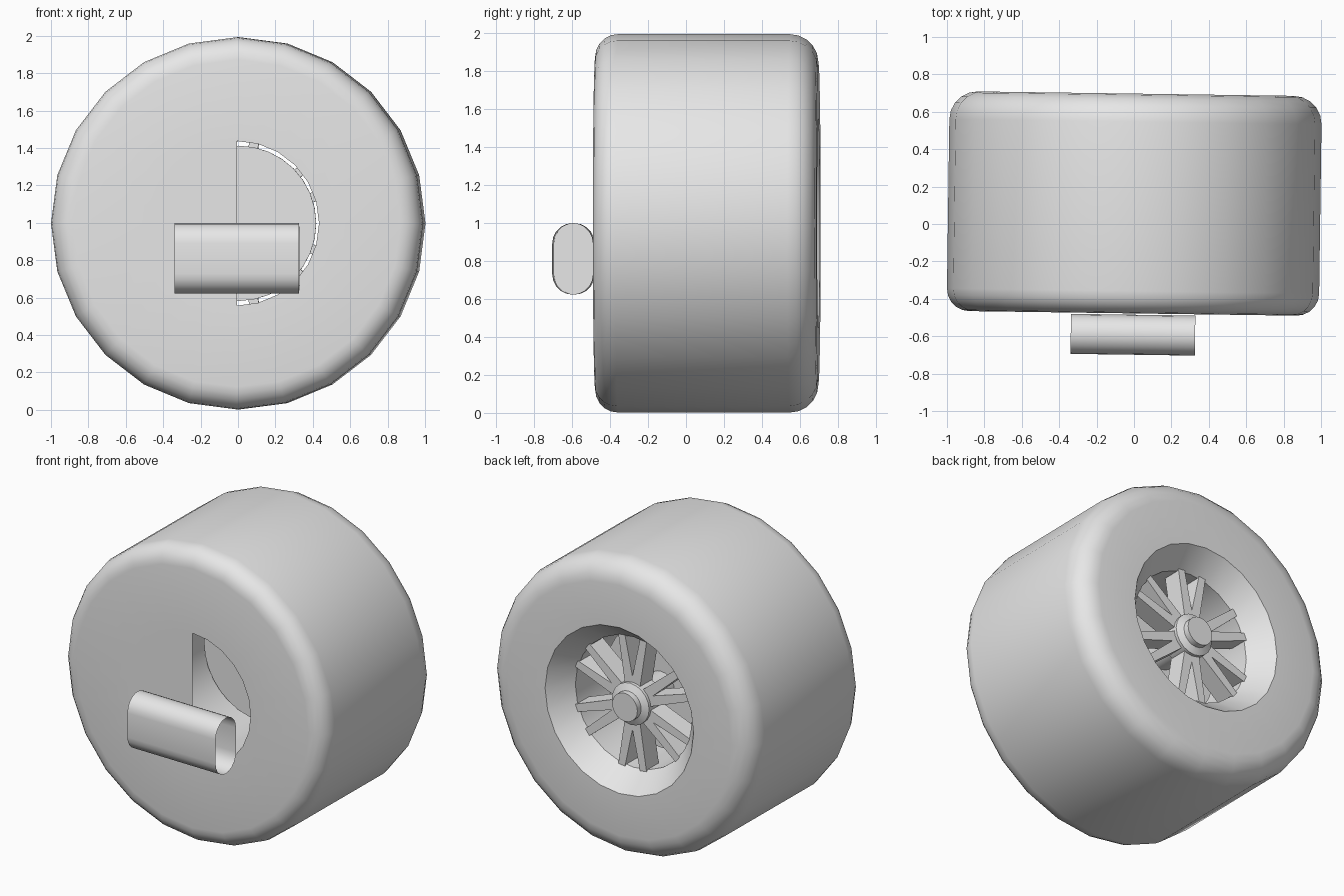
import bpy, bmesh
from math import sin, cos, pi, radians
from mathutils import Matrix

cube = bpy.data.objects.get("Cube")
if cube:
    bpy.data.objects.remove(cube)

grey = bpy.data.materials.new("light_grey")
grey.use_nodes = True
grey.diffuse_color = (0.8, 0.8, 0.8, 1)
grey.node_tree.nodes["Principled BSDF"].inputs["Base Color"].default_value = (0.8, 0.8, 0.8, 1)

CENTRE_Z = 0.997
TILT = Matrix.Rotation(radians(-0.8), 4, 'Z')    # whole wheel toes in slightly
FRONT, BACK = -0.478, 0.697


def finish(name, bm, recalc=True):
    """Turn a bmesh built around the axle into a placed, shaded object."""
    if recalc:
        bmesh.ops.recalc_face_normals(bm, faces=bm.faces)
    bm.transform(TILT @ Matrix.Translation((0, 0, CENTRE_Z)))
    mesh = bpy.data.meshes.new(name)
    bm.to_mesh(mesh)
    bm.free()
    mesh.materials.append(grey)
    obj = bpy.data.objects.new(name, mesh)
    bpy.context.collection.objects.link(obj)
    bpy.ops.object.select_all(action='DESELECT')
    obj.select_set(True)
    bpy.context.view_layer.objects.active = obj
    bpy.ops.object.shade_smooth_by_angle(angle=radians(32))
    return obj


def lathe(name, profile, sides, closed=False):
    """Revolve (radius, y) points about the axle; closed profiles make rings."""
    bm = bmesh.new()
    rings = []
    for r, y in profile:
        rings.append([bm.verts.new((r * cos(2 * pi * i / sides), y, r * sin(2 * pi * i / sides)))
                      for i in range(sides)])
    pairs = list(zip(rings, rings[1:]))
    if closed:
        pairs.append((rings[-1], rings[0]))
    else:
        bm.faces.new(rings[0])
        bm.faces.new(rings[-1])
    for a, b in pairs:
        for i in range(sides):
            j = (i + 1) % sides
            bm.faces.new((a[i], a[j], b[j], b[i]))
    return finish(name, bm)


def arc(r, y, radius, start, end, steps=5):
    """Points of a rounded corner in (radius, y)."""
    angles = [radians(start + (end - start) * i / steps) for i in range(steps + 1)]
    return [(r + radius * cos(a), y + radius * sin(a)) for a in angles]


# Tyre with rounded shoulders, dished back opening and a straight barrel
shoulder_f, shoulder_b = 0.12, 0.15
tyre = [(0.44, FRONT)]
tyre += arc(0.995 - shoulder_f, FRONT + shoulder_f, shoulder_f, -90, 0)
tyre += arc(0.995 - shoulder_b, BACK - shoulder_b, shoulder_b, 0, 90)
tyre += [(0.56, BACK), (0.44, BACK - 0.15)]
lathe("tyre", tyre, 24, closed=True)

# Half cover closing one side of the front opening
bm = bmesh.new()
bm.faces.new([bm.verts.new((0.44 * cos(a), FRONT, 0.44 * sin(a)))
              for a in (pi / 2 + pi * i / 12 for i in range(13))])
bm.normal_update()
if bm.faces[:][0].normal.y > 0:
    bmesh.ops.reverse_faces(bm, faces=bm.faces[:])
finish("front_half_cover", bm, recalc=False)

# Brake disc behind the spokes
lathe("brake_disc", [(0.415, 0.22), (0.415, 0.26)], 32)

# Stepped hub
lathe("hub", [(0.1, 0.25), (0.1, 0.44), (0.14, 0.44), (0.14, 0.58), (0.095, 0.6), (0.095, 0.64)], 20)

# Six pairs of tapered spokes
bm = bmesh.new()
for pair in range(6):
    for side in (-1, 1):
        turn = Matrix.Rotation(radians(30 + 60 * pair + 10.5 * side), 4, 'Y')
        box = bmesh.ops.create_cube(bm, size=1)["verts"]
        for v in box:
            outer = v.co.x > 0
            v.co.x = 0.45 if outer else 0.09
            v.co.z *= 0.05 if outer else 0.07
            v.co.y = 0.56 if v.co.y > 0 else 0.43
            v.co = turn @ v.co
finish("spokes", bm)

# Axle arm: a stadium-shaped shell, open on one end
bm = bmesh.new()
radius, half = 0.107, 0.081
section = []
for centre, start in ((half, 0), (-half, 180)):
    for i in range(11):
        a = radians(start + 18 * i)
        section.append((-0.592 + radius * cos(a), -0.187 + centre + radius * sin(a)))
ends = [[bm.verts.new((x, y, z)) for y, z in section] for x in (-0.33, 0.335)]
n = len(section)
for i in range(n):
    j = (i + 1) % n
    bm.faces.new((ends[0][i], ends[0][j], ends[1][j], ends[1][i]))
bm.faces.new(ends[0])
finish("axle_arm", bm)
